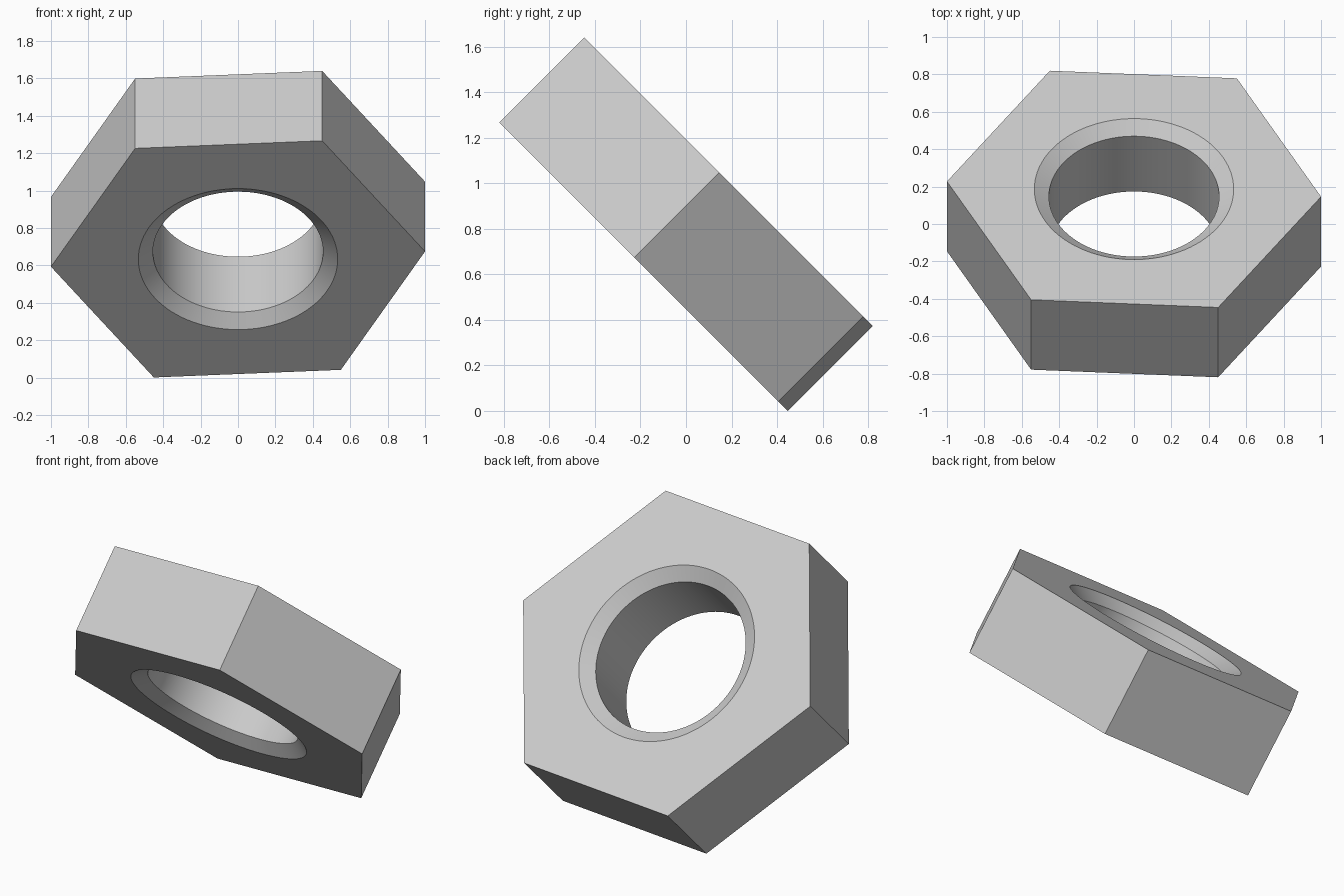
import bpy, bmesh
from math import cos, sin, pi, radians

cube = bpy.data.objects.get("Cube")
if cube:
    bpy.data.objects.remove(cube, do_unlink=True)

HEX_RADIUS, HALF_THICK = 1.0017, 0.264
RIM_RADIUS, BORE_RADIUS, CHAMFER = 0.533, 0.455, 0.055
SIDES, PER_SIDE = 6, 16
TURN = radians(-3.3)

# Plain grey metal
steel = bpy.data.materials.new("grey steel")
steel.use_nodes = True
grey = (0.6, 0.6, 0.6, 1)
steel.diffuse_color = grey
steel.node_tree.nodes["Principled BSDF"].inputs["Base Color"].default_value = grey

bm = bmesh.new()


def ring(radius, z, count):
    angles = [TURN + 2 * pi * i / count for i in range(count)]
    return [bm.verts.new((radius * cos(a), radius * sin(a), z)) for a in angles]


def bridge(a, b):
    n = len(a)
    for i in range(n):
        j = (i + 1) % n
        bm.faces.new((a[i], a[j], b[j], b[i]))


def flat_face(outer, inner):
    # One face per hexagon side, reaching from the side to its arc of the rim
    for i in range(SIDES):
        arc = [inner[(i * PER_SIDE + k) % len(inner)] for k in range(PER_SIDE + 1)]
        bm.faces.new([outer[i], outer[(i + 1) % SIDES]] + arc[::-1])


# Hexagonal outside, then the chamfered bore from top to bottom
count = SIDES * PER_SIDE
top, bottom = (ring(HEX_RADIUS, z, SIDES) for z in (HALF_THICK, -HALF_THICK))
bore = [ring(r, z, count) for r, z in (
    (RIM_RADIUS, HALF_THICK),
    (BORE_RADIUS, HALF_THICK - CHAMFER),
    (BORE_RADIUS, CHAMFER - HALF_THICK),
    (RIM_RADIUS, -HALF_THICK))]
bridge(top, bottom)
for upper, lower in zip(bore, bore[1:]):
    bridge(upper, lower)
flat_face(top, bore[0])
flat_face(bottom, bore[-1])
bmesh.ops.recalc_face_normals(bm, faces=bm.faces)

mesh = bpy.data.meshes.new("hex_nut")
bm.to_mesh(mesh)
bm.free()
mesh.materials.append(steel)
nut = bpy.data.objects.new("hex_nut", mesh)
bpy.context.collection.objects.link(nut)

# Tilted so that it rests on a lower corner
nut.rotation_euler.x = radians(-45)
nut.location.z = 0.82

bpy.ops.object.select_all(action="DESELECT")
nut.select_set(True)
bpy.context.view_layer.objects.active = nut
bpy.ops.object.shade_smooth_by_angle(angle=radians(25))
